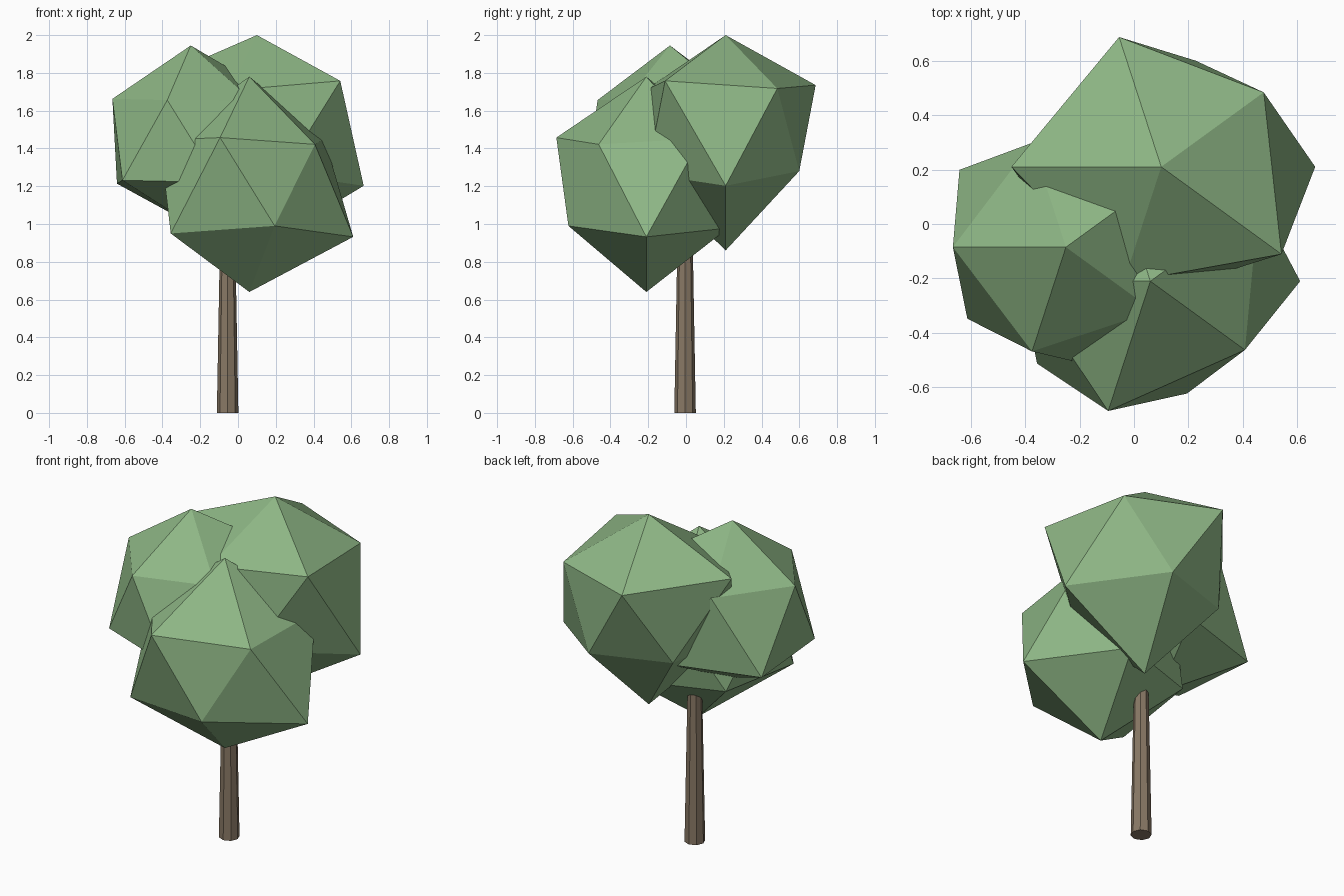
import bpy
import bmesh
from math import radians, sin, cos, sqrt
from mathutils import Vector

cube = bpy.data.objects.get("Cube")
if cube:
    bpy.data.objects.remove(cube, do_unlink=True)


def make_material(name, rgb):
    mat = bpy.data.materials.new(name)
    mat.use_nodes = True
    color = (*rgb, 1.0)
    mat.diffuse_color = color
    mat.node_tree.nodes["Principled BSDF"].inputs["Base Color"].default_value = color
    return mat


def add_object(name, bm, mat):
    bmesh.ops.recalc_face_normals(bm, faces=bm.faces[:])
    mesh = bpy.data.meshes.new(name)
    bm.to_mesh(mesh)
    bm.free()
    mesh.materials.append(mat)
    obj = bpy.data.objects.new(name, mesh)
    bpy.context.collection.objects.link(obj)
    return obj


def foliage(name, center, top, bottom, upper, lower, mat):
    """Uneven icosahedron: each corner has its own distance from the center.
    upper starts at 36 degrees, lower at 0, both counter-clockwise."""
    bm = bmesh.new()
    c = Vector(center)
    flat, rise = 2 / sqrt(5), 1 / sqrt(5)

    def ring(radii, start, z):
        verts = []
        for i, r in enumerate(radii):
            a = radians(start + i * 72)
            verts.append(bm.verts.new(c + r * Vector((flat * cos(a), flat * sin(a), z))))
        return verts

    up, low = ring(upper, 36, rise), ring(lower, 0, -rise)
    tip = bm.verts.new(c + Vector((0, 0, top)))
    base = bm.verts.new(c - Vector((0, 0, bottom)))
    for i in range(5):
        j = (i + 1) % 5
        bm.faces.new((tip, up[i], up[j]))
        bm.faces.new((low[i], low[j], up[i]))
        bm.faces.new((up[i], low[j], up[j]))
        bm.faces.new((base, low[j], low[i]))
    return add_object(name, bm, mat)


leaf = make_material("leaf green", (0.27, 0.47, 0.235))
bark = make_material("bark brown", (0.25, 0.19, 0.13))

# Tapered trunk, its top hidden in the foliage
bm = bmesh.new()
bmesh.ops.create_cone(bm, cap_ends=True, segments=8, radius1=0.057, radius2=0.038, depth=1.05)
bmesh.ops.translate(bm, verts=bm.verts[:], vec=(-0.055, -0.005, 0.525))
add_object("trunk", bm, bark)

# Three overlapping clumps of leaves
foliage("foliage_back", (0.10, 0.21, 1.485), 0.515, 0.625,
        (0.52, 0.56, 0.615, 0.50, 0.61), (0.632, 0.458, 0.45, 0.50, 0.49), leaf)
foliage("foliage_front", (0.06, -0.21, 1.207), 0.573, 0.567,
        (0.55, 0.50, 0.53, 0.56, 0.48), (0.615, 0.51, 0.50, 0.575, 0.485), leaf)
foliage("foliage_side", (-0.25, -0.085, 1.455), 0.49, 0.455,
        (0.56, 0.45, 0.464, 0.45, 0.446), (0.50, 0.53, 0.54, 0.50, 0.525), leaf)
